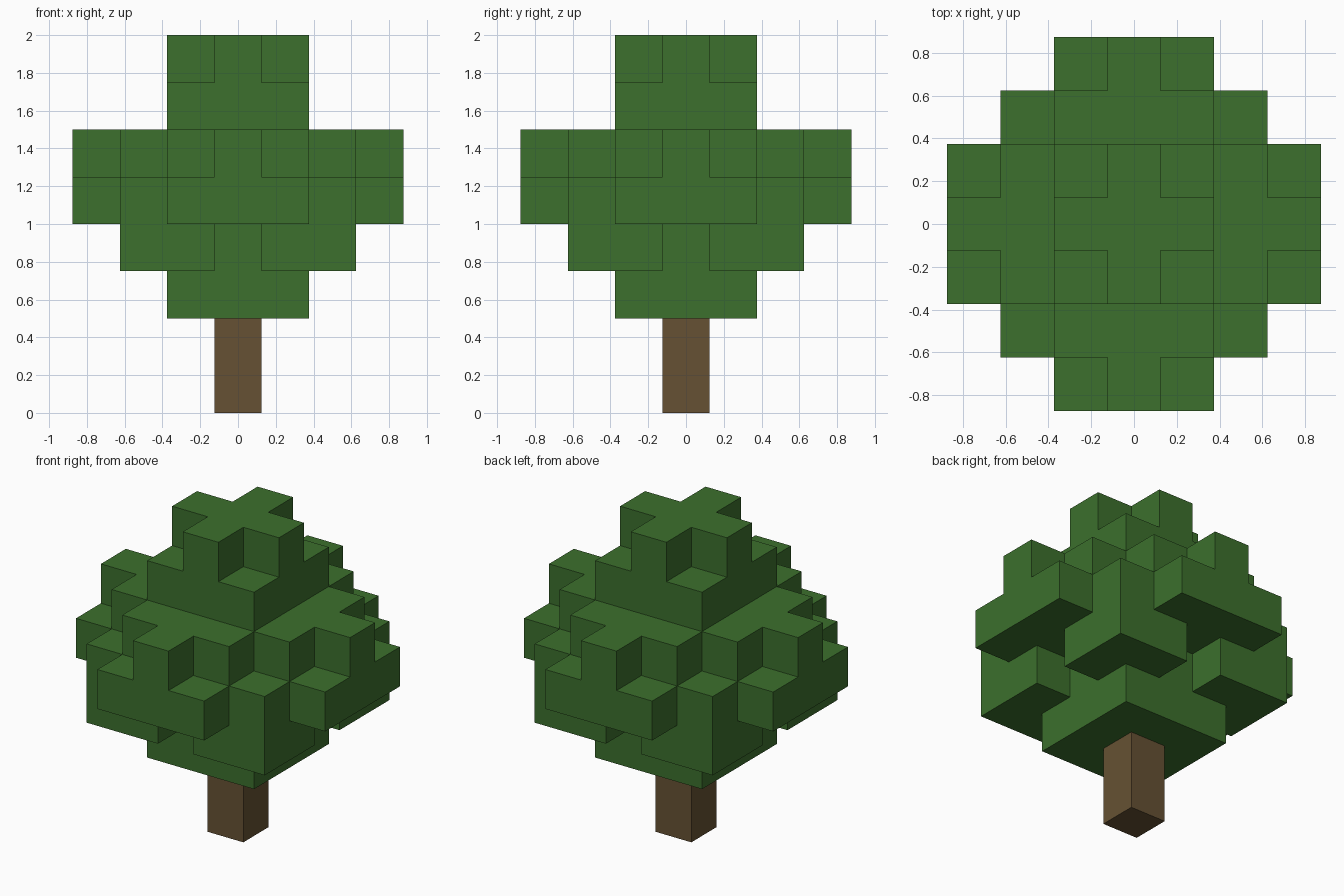
import bpy
import bmesh
from mathutils import Vector

if "Cube" in bpy.data.objects:
    bpy.data.objects.remove(bpy.data.objects["Cube"], do_unlink=True)

CELL = 0.25


def make_material(name, color):
    mat = bpy.data.materials.new(name)
    mat.use_nodes = True
    mat.diffuse_color = color
    bsdf = next(n for n in mat.node_tree.nodes if n.type == "BSDF_PRINCIPLED")
    bsdf.inputs["Base Color"].default_value = color
    return mat


def build_blocks(name, cells, mat):
    """Skin a set of grid cells with only its exposed block faces."""
    bm = bmesh.new()
    for cell in cells:
        centre = Vector(cell) + Vector((0, 0, 0.5))
        for axis in range(3):
            for sign in (-1, 1):
                normal = Vector((0, 0, 0))
                normal[axis] = sign
                if tuple(int(c + n) for c, n in zip(cell, normal)) in cells:
                    continue
                u = Vector((0, 0, 0))
                u[(axis + 1) % 3] = 0.5
                v = normal.cross(u)
                mid = centre + normal * 0.5
                corners = (mid - u - v, mid + u - v, mid + u + v, mid - u + v)
                bm.faces.new([bm.verts.new(p * CELL) for p in corners])
    bmesh.ops.remove_doubles(bm, verts=bm.verts[:], dist=0.001)
    mesh = bpy.data.meshes.new(name)
    bm.to_mesh(mesh)
    bm.free()
    mesh.materials.append(mat)
    obj = bpy.data.objects.new(name, mesh)
    bpy.context.collection.objects.link(obj)
    return obj


# Leaf layers, bottom to top: a = larger and b = smaller distance from the axes
leaf_layers = [
    lambda a, b: a <= 1,                              # square base
    lambda a, b: a <= 2 and (a, b) != (2, 0),         # notched sides
    lambda a, b: a <= 2 or b <= 1,                    # widest, with broad arms
    lambda a, b: (a <= 2 and b <= 1) or b == 0,       # stepped cross
    lambda a, b: a <= 1,                              # square crown
    lambda a, b: a <= 1 and b == 0,                   # plus-shaped tip
]

TRUNK_CELLS = 2
leaf_cells = set()
for level, inside in enumerate(leaf_layers, start=TRUNK_CELLS):
    for x in range(-3, 4):
        for y in range(-3, 4):
            if inside(max(abs(x), abs(y)), min(abs(x), abs(y))):
                leaf_cells.add((x, y, level))

# Foliage
green = make_material("leaf green", (0.045, 0.162, 0.026, 1))
build_blocks("foliage", leaf_cells, green)

# Trunk
brown = make_material("bark brown", (0.133, 0.083, 0.033, 1))
build_blocks("trunk", {(0, 0, z) for z in range(TRUNK_CELLS)}, brown)
